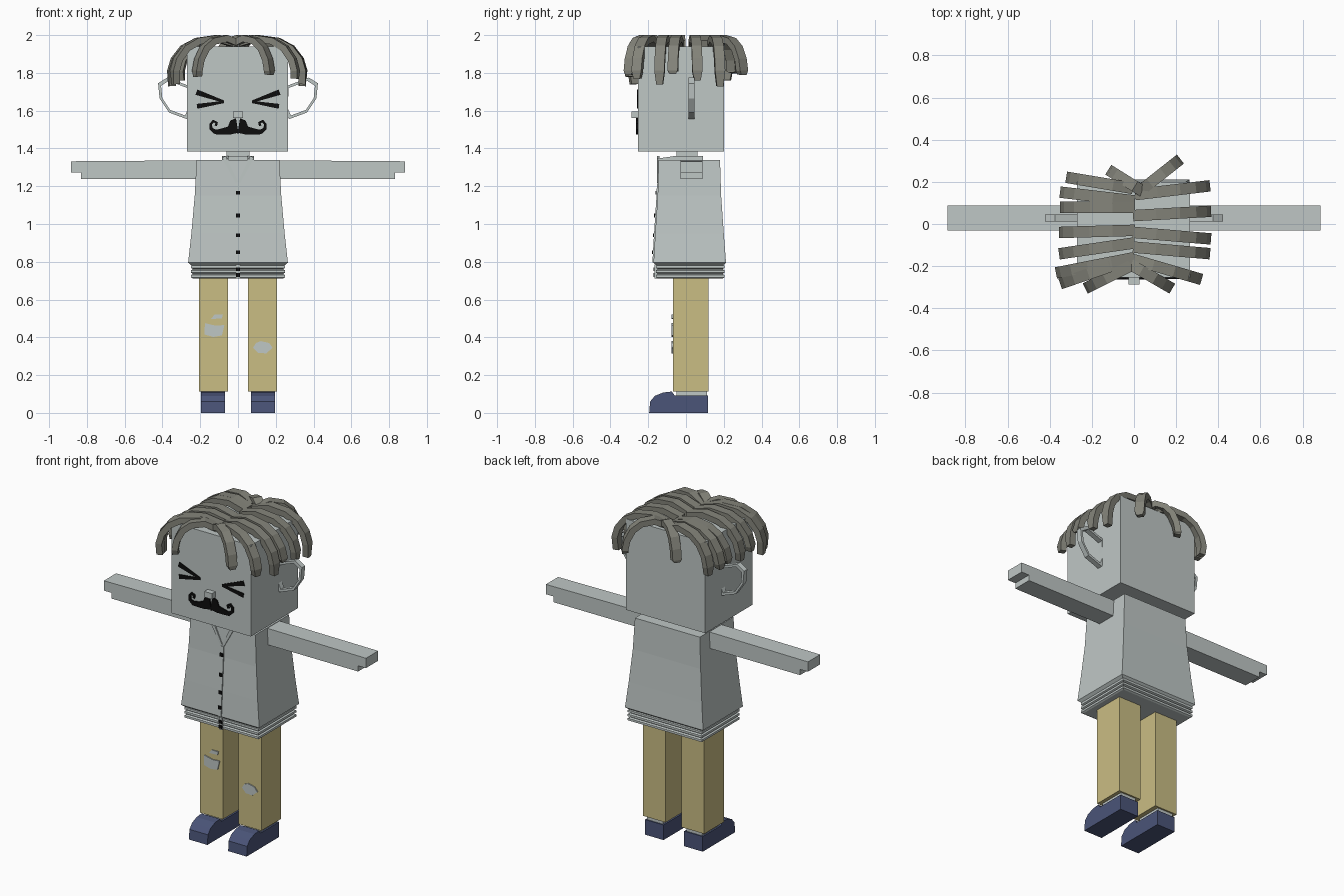
import bpy, bmesh
from mathutils import Vector

cube = bpy.data.objects.get("Cube")
if cube:
    bpy.data.objects.remove(cube, do_unlink=True)


def material(name, r, g, b):
    m = bpy.data.materials.new(name)
    m.use_nodes = True
    m.diffuse_color = (r, g, b, 1)
    bsdf = next(n for n in m.node_tree.nodes if n.type == 'BSDF_PRINCIPLED')
    bsdf.inputs["Base Color"].default_value = (r, g, b, 1)
    return m


GREY = material("pale grey", 0.52, 0.57, 0.56)
HAIR = material("hair grey", 0.23, 0.23, 0.195)
TAN = material("trouser tan", 0.59, 0.51, 0.23)
NAVY = material("shoe navy", 0.07, 0.09, 0.19)
BLACK = material("black", 0.004, 0.004, 0.004)


def loft(name, rings, mat, closed=False):
    """Skin a list of equally sized point rings."""
    bm = bmesh.new()
    rows = [[bm.verts.new(p) for p in ring] for ring in rings]
    n = len(rows[0])
    pairs = list(zip(rows, rows[1:]))
    if closed:
        pairs.append((rows[-1], rows[0]))
    else:
        bm.faces.new(rows[0])
        bm.faces.new(rows[-1])
    for a, b in pairs:
        for i in range(n):
            j = (i + 1) % n
            bm.faces.new((a[i], a[j], b[j], b[i]))
    bmesh.ops.recalc_face_normals(bm, faces=bm.faces)
    mesh = bpy.data.meshes.new(name)
    bm.to_mesh(mesh)
    bm.free()
    mesh.materials.append(mat)
    ob = bpy.data.objects.new(name, mesh)
    bpy.context.collection.objects.link(ob)
    return ob


def rect(x0, x1, y0, y1, z):
    return [(x0, y0, z), (x1, y0, z), (x1, y1, z), (x0, y1, z)]


def box(name, x0, x1, y0, y1, z0, z1, mat):
    return loft(name, [rect(x0, x1, y0, y1, z) for z in (z0, z1)], mat)


def ribbon(name, path, y, depth, mat):
    """Flat stroke facing forward; path holds (x, z, width)."""
    pts = [Vector((x, 0, z)) for x, z, w in path]
    rings = []
    for i, p in enumerate(pts):
        t = (pts[min(i + 1, len(pts) - 1)] - pts[max(i - 1, 0)]).normalized()
        side = Vector((-t.z, 0, t.x)) * path[i][2] / 2
        front, back = Vector((0, y - depth, 0)), Vector((0, y, 0))
        rings.append([p + side + front, p - side + front,
                      p - side + back, p + side + back])
    return loft(name, rings, mat)


def plate(name, outline, y, mat):
    return loft(name, [[(x, yy, z) for x, z in outline] for yy in (y - 0.006, y + 0.002)], mat)


def strand(name, start, end, z_end):
    """Flat lock of hair arching from the parting and hanging down."""
    a, b = Vector((*start, 0)), Vector((*end, 0))
    out = (b - a).normalized()
    side = Vector((-out.y, out.x, 0))
    arc = [(0, 1.955), (0.3, 1.982), (0.6, 1.968), (0.8, 1.93),
           (0.93, 1.87), (0.98, 1.81), (0.97, z_end)]
    pts = [a.lerp(b, f) + Vector((0, 0, z)) for f, z in arc]
    rings = []
    for i, p in enumerate(pts):
        t = (pts[min(i + 1, len(pts) - 1)] - pts[max(i - 1, 0)]).normalized()
        up = side.cross(t) * 0.018
        w = side * (0.027 if i < len(pts) - 1 else 0.017)
        rings.append([p + w + up, p - w + up, p - w - up, p + w - up])
    return loft(name, rings, HAIR)


# Head, nose and neck
FACE = -0.255
box("head", -0.27, 0.265, FACE, 0.2, 1.385, 1.94, GREY)
box("nose", -0.026, 0.026, -0.288, FACE, 1.56, 1.595, GREY)
box("neck", -0.06, 0.06, -0.05, 0.06, 1.33, 1.39, GREY)

# Hair parted down the middle
left_locks = [((0.01, 0.14), (0.35, 0.18), 1.73), ((0, 0.04), (0.355, 0.06), 1.76),
              ((0, -0.04), (0.355, -0.07), 1.80), ((0, -0.11), (0.35, -0.14), 1.74),
              ((0, -0.17), (0.31, -0.26), 1.77), ((-0.02, -0.19), (0.17, -0.30), 1.79),
              ((0.02, 0.15), (0.21, 0.30), 1.79)]
right_locks = [((-0.01, 0.17), (-0.31, 0.22), 1.76), ((0, 0.11), (-0.34, 0.15), 1.78),
               ((0, 0.08), (-0.34, 0.08), 1.79), ((0, -0.03), (-0.345, -0.04), 1.76),
               ((0, -0.09), (-0.345, -0.14), 1.78), ((0, -0.16), (-0.36, -0.23), 1.73),
               ((-0.02, -0.17), (-0.34, -0.28), 1.74), ((0, -0.19), (-0.22, -0.30), 1.78),
               ((0.05, 0.15), (-0.11, 0.25), 1.80)]
for label, locks in (("left", left_locks), ("right", right_locks)):
    for i, lock in enumerate(locks):
        strand(f"{label}_hair_lock_{i + 1}", *lock)

# Torso flaring to the hem: height, half width, front, back
shirt = [(0.78, 0.245, -0.155, 0.195), (0.795, 0.264, -0.172, 0.212),
         (0.95, 0.247, -0.163, 0.2), (1.15, 0.229, -0.15, 0.186),
         (1.34, 0.219, -0.145, 0.18)]
loft("shirt", [rect(-w, w, y0, y1, z) for z, w, y0, y1 in shirt], GREY)
loft("shirt_placket", [rect(-0.01, 0.01, y0 - 0.006, y0 + 0.01, z)
                       for z, w, y0, y1 in shirt[1:4]] +
     [rect(-0.01, 0.01, -0.154, -0.14, 1.215)], GREY)
# Ribbed waistband
ribs = []
for i in range(3):
    z = 0.712 + i * 0.025
    for dz, w in ((0, 0.24), (0.005, 0.25), (0.018, 0.25), (0.023, 0.24)):
        ribs.append(rect(-w, w, -0.15 - (w - 0.24), 0.195 + (w - 0.24), z + dz))
loft("waistband", ribs, GREY)
box("waistband_placket", -0.01, 0.01, -0.167, -0.15, 0.712, 0.785, GREY)

# Collar and buttons
box("collar", -0.085, 0.085, -0.06, 0.09, 1.335, 1.36, GREY)
for z, y in ((1.165, -0.156), (1.045, -0.163), (0.94, -0.169),
             (0.85, -0.174), (0.76, -0.166), (0.73, -0.166)):
    box("button", -0.01, 0.01, y - 0.006, y + 0.004, z - 0.01, z + 0.01, BLACK)

# Paired parts
for s, side in ((1, "left"), (-1, "right")):
    def span(a, b):
        return sorted((s * a, s * b))

    ribbon(side + "_collar_trim", [(s * 0.075, 1.355, 0.022), (s * 0.006, 1.22, 0.014)],
           -0.14, 0.013, GREY)
    loft(side + "_collar_flap", [[(s * x, -0.145, 1.34), (s * x, -0.06, 1.335),
                                  (s * x, -0.06, 1.36), (s * x, -0.145, 1.347)]
                                 for x in (0.05, 0.085)], GREY)

    # Arm with a stepped end
    arm = [(0.2, 1.237), (0.832, 1.237), (0.832, 1.272), (0.885, 1.272),
           (0.885, 1.332), (0.2, 1.337)]
    loft(side + "_arm", [[(s * x, y, z) for x, z in arm] for y in (-0.03, 0.088)], GREY)

    # Open ear ring
    ear = [(0.255, 1.73), (0.375, 1.775), (0.423, 1.745), (0.415, 1.665),
           (0.365, 1.59), (0.27, 1.555), (0.25, 1.6)]
    middle = Vector((0.33, 0, 1.67))
    rings = []
    for x, z in ear:
        outer = Vector((x, 0, z))
        inner = outer.lerp(middle, 0.17)
        rings.append([(s * p.x, y, p.z) for p, y in
                      ((outer, 0.012), (inner, 0.012), (inner, 0.044), (outer, 0.044))])
    loft(side + "_ear", rings, GREY, closed=True)

    # Squeezed-shut eye and moustache half
    ribbon(side + "_eye_upper", [(s * 0.22, 1.698, 0.03), (s * 0.075, 1.648, 0.012)],
           FACE, 0.005, BLACK)
    ribbon(side + "_eye_lower", [(s * 0.217, 1.623, 0.026), (s * 0.075, 1.646, 0.012)],
           FACE, 0.005, BLACK)
    tache = [(0.004, 1.518, 0.085), (0.022, 1.515, 0.075), (0.045, 1.495, 0.044),
             (0.085, 1.49, 0.032), (0.12, 1.487, 0.024), (0.143, 1.505, 0.017),
             (0.144, 1.53, 0.014), (0.13, 1.545, 0.014), (0.113, 1.535, 0.014),
             (0.118, 1.52, 0.014)]
    ribbon(side + "_moustache", [(s * x, z, w) for x, z, w in tache], FACE, 0.009, BLACK)

    # Leg, ankle and shoe
    box(side + "_trouser_leg", *span(0.053, 0.207), -0.07, 0.12, 0.113, 0.715, TAN)
    box(side + "_ankle", *span(0.08, 0.185), -0.05, 0.11, 0.05, 0.12, GREY)
    shoe = [(-0.195, 0), (0.117, 0), (0.117, 0.092), (-0.06, 0.092), (-0.075, 0.113),
            (-0.12, 0.108), (-0.165, 0.09), (-0.19, 0.06)]
    loft(side + "_shoe", [[(s * x, y, z) for y, z in shoe] for x in (0.07, 0.195)], NAVY)

# Worn holes in the trousers
plate("right_knee_hole", [(-0.178, 0.415), (-0.13, 0.402), (-0.085, 0.41), (-0.072, 0.465),
                          (-0.12, 0.462), (-0.175, 0.475)], -0.07, GREY)
plate("right_small_hole", [(-0.143, 0.497), (-0.085, 0.5), (-0.08, 0.52),
                           (-0.125, 0.52)], -0.07, GREY)
plate("left_knee_hole", [(0.08, 0.345), (0.105, 0.318), (0.15, 0.315), (0.183, 0.345),
                         (0.165, 0.37), (0.12, 0.38), (0.095, 0.37)], -0.07, GREY)
